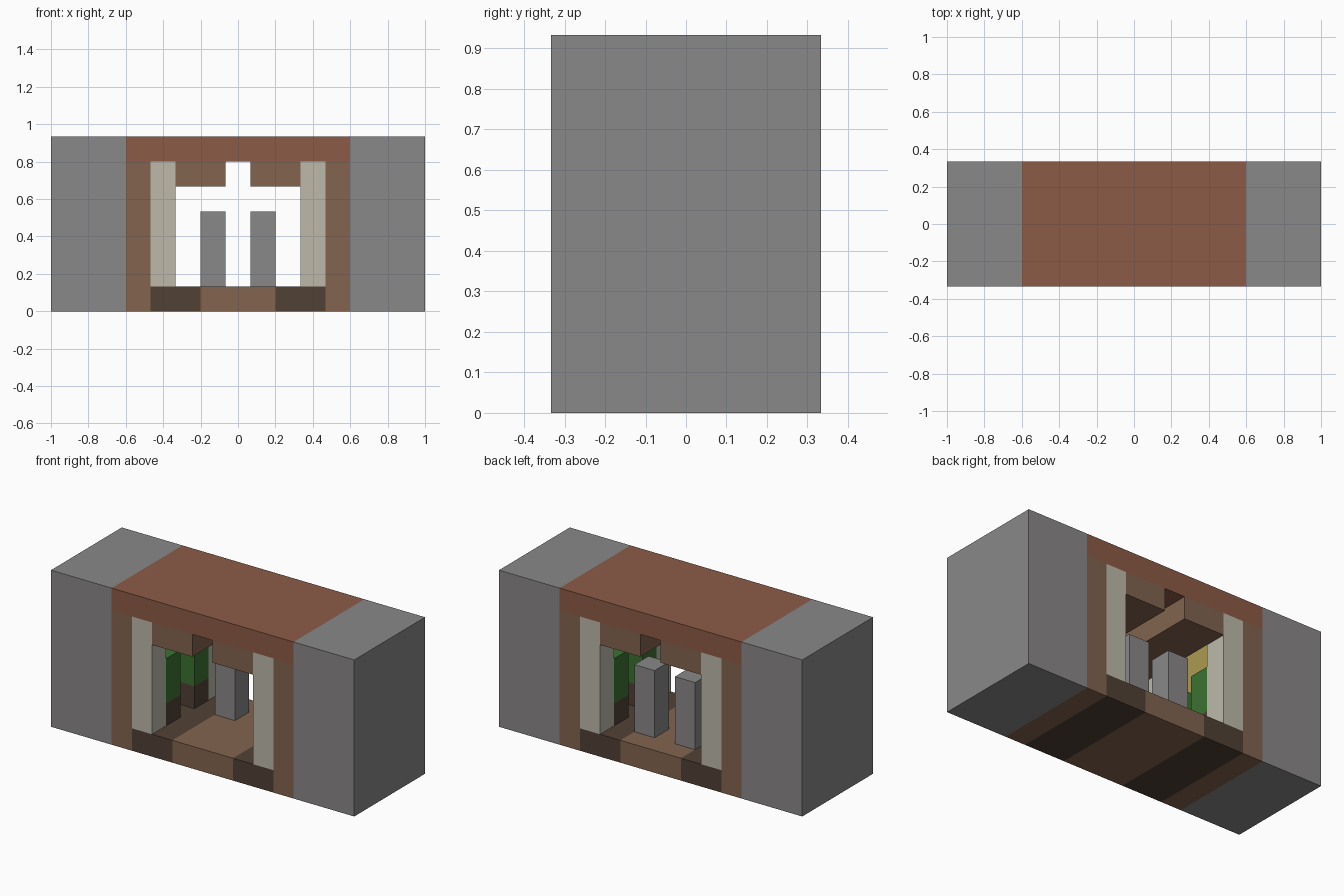
import bpy
from mathutils import Vector

U = 1 / 15  # one grid cell

cube = bpy.data.objects.get("Cube")
if cube:
    bpy.data.objects.remove(cube, do_unlink=True)


def linear(c):
    c /= 255
    return c / 12.92 if c <= 0.04045 else ((c + 0.055) / 1.055) ** 2.4


def material(name, *rgb):
    colour = [linear(c) for c in rgb] + [1]
    m = bpy.data.materials.new(name)
    m.use_nodes = True
    m.diffuse_color = colour
    bsdf = m.node_tree.nodes["Principled BSDF"]
    bsdf.inputs["Base Color"].default_value = colour
    bsdf.inputs["Roughness"].default_value = 0.9
    return m


stone = material("grey stone", 138, 136, 136)
brick = material("red brick", 140, 91, 71)
wood = material("brown wood", 130, 100, 79)
dark_wood = material("dark wood", 81, 65, 53)
plaster = material("pale plaster", 189, 186, 170)
leaf = material("leaf green", 60, 114, 48)
gold = material("yellow panel", 172, 155, 80)


def box(name, mat, x, y, z):
    """Box from (low, high) ranges in grid cells."""
    lo, hi = (Vector(p) * U for p in zip(x, y, z))
    bpy.ops.mesh.primitive_cube_add(size=1, location=(lo + hi) / 2)
    ob = bpy.context.object
    ob.name = name
    ob.scale = hi - lo
    bpy.ops.object.transform_apply(location=False, rotation=False, scale=True)
    ob.data.materials.append(mat)


def pair(name, mat, x, y, z):
    """The same box on the left (+x) and on the right (-x)."""
    box("left_" + name, mat, x, y, z)
    box("right_" + name, mat, (-x[1], -x[0]), y, z)


DEPTH = (-5, 5)

# Roof and central floor
box("roof", brick, (-9, 9), DEPTH, (12, 14))
box("floor", wood, (-3, 3), DEPTH, (0, 2))

# Side masses, inner walls, floor borders and ceiling beams
pair("stone_mass", stone, (9, 15), DEPTH, (0, 14))
pair("inner_wall", wood, (7, 9), DEPTH, (0, 12))
pair("floor_border", dark_wood, (3, 7), DEPTH, (0, 2))
pair("ceiling_beam", wood, (1, 5), DEPTH, (10, 12))
pair("wall_panel", gold, (6.9, 7), (-3, 3), (2, 12))

# Standing stones towards the back
pair("pillar", stone, (1, 3), (1, 3), (2, 8))

# Corner posts and planted hedges, front and back
for end, post_y, hedge_y in (("front", (-5, -3), (-3, -1)), ("back", (3, 5), (1, 3))):
    pair(end + "_post", plaster, (5, 7), post_y, (2, 12))
    pair(end + "_planter", dark_wood, (5, 7), hedge_y, (2, 4))
    pair(end + "_hedge", leaf, (5, 7), hedge_y, (4, 8))
